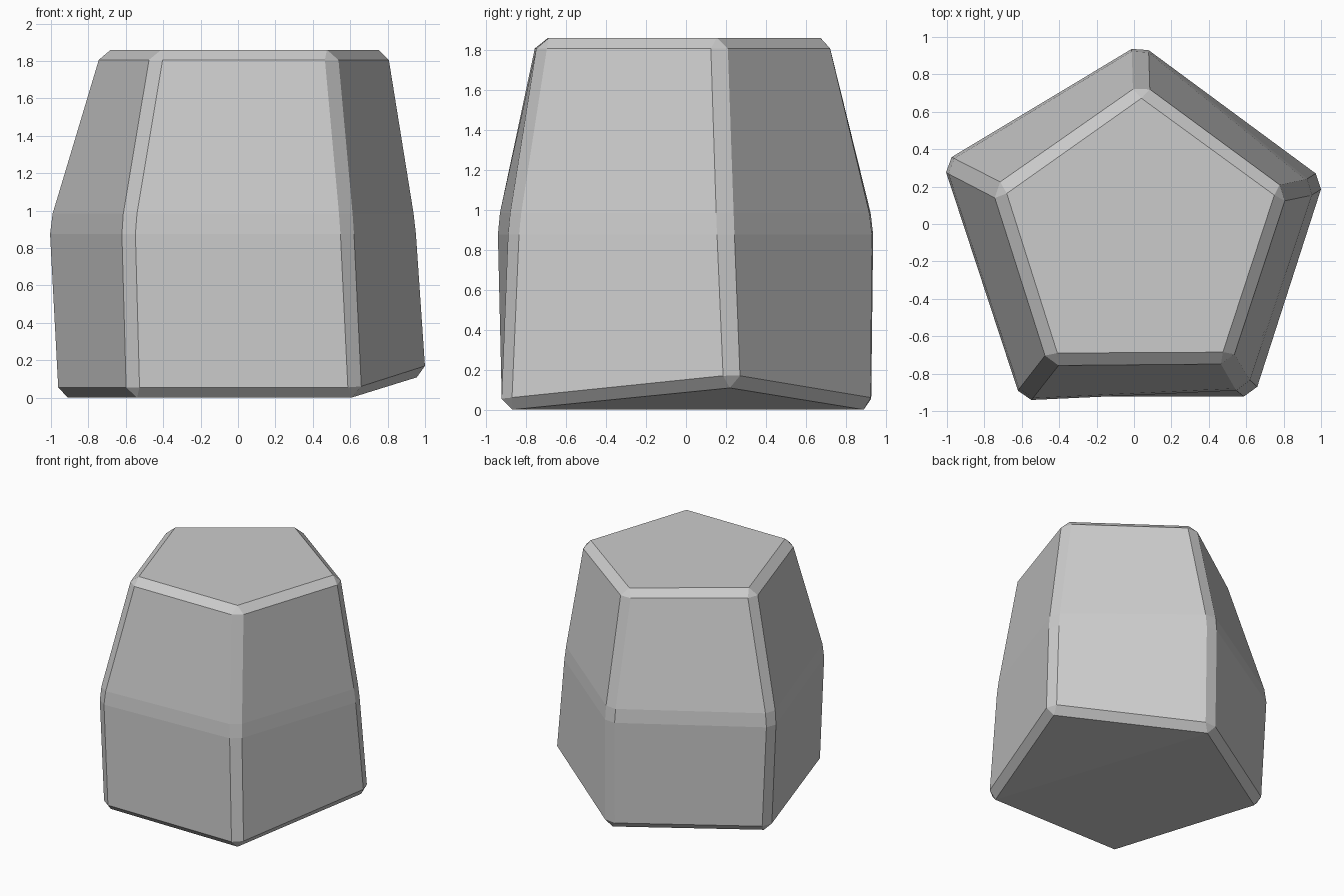
import bpy, bmesh

if "Cube" in bpy.data.objects:
    bpy.data.objects.remove(bpy.data.objects["Cube"])

# Corner positions of the uncut block, in order: front left, front right, right, back, left
bottom = [(-0.58, -0.92, 0), (0.645, -0.925, 0), (1.02, 0.24, 0.12), (0.04, 0.955, 0), (-0.975, 0.32, 0)]
middle = [(-0.605, -0.945, 0.93), (0.6, -0.885, 0.93), (0.965, 0.205, 0.93), (0.035, 0.965, 0.93), (-1.025, 0.33, 0.93)]
top = [(-0.45, -0.745, 1.86), (0.515, -0.74, 1.86), (0.815, 0.175, 1.86), (0.04, 0.74, 1.86), (-0.745, 0.185, 1.86)]

bm = bmesh.new()
rings = [[bm.verts.new(p) for p in ring] for ring in (bottom, middle, top)]

# Side faces
for low, high in zip(rings, rings[1:]):
    for i in range(5):
        j = (i + 1) % 5
        bm.faces.new((low[i], low[j], high[j], high[i]))

# Cap, and underside folded up towards the right corner
bm.faces.new(rings[2])
fl, fr, r, b, l = rings[0]
bm.faces.new((l, b, fr, fl))
bm.faces.new((b, r, fr))
bmesh.ops.recalc_face_normals(bm, faces=bm.faces)

# Chamfer every edge except the fold in the underside
fold = bm.edges.get((b, fr))
bmesh.ops.bevel(bm, geom=[e for e in bm.edges if e != fold], offset=0.055,
                offset_type='OFFSET', segments=1, profile=0.5, affect='EDGES')

mesh = bpy.data.meshes.new("rock")
bm.to_mesh(mesh)
bm.free()
rock = bpy.data.objects.new("rock", mesh)
bpy.context.collection.objects.link(rock)

# Plain stone colour
stone = bpy.data.materials.new("grey stone")
stone.diffuse_color = (0.6, 0.6, 0.6, 1)
stone.use_nodes = True
stone.node_tree.nodes["Principled BSDF"].inputs["Base Color"].default_value = stone.diffuse_color
mesh.materials.append(stone)
